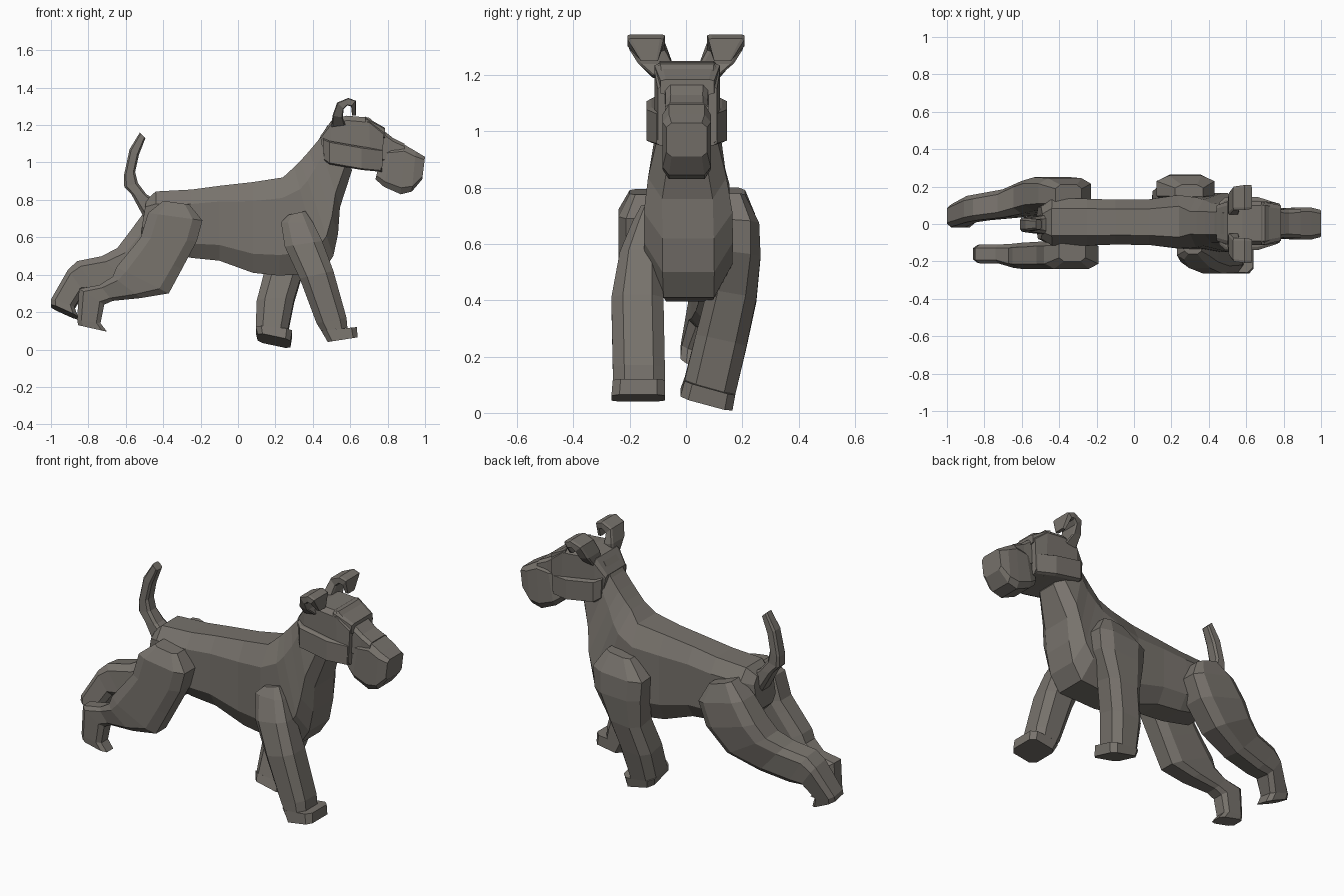
import bpy, bmesh

coat = bpy.data.materials.new("grey coat")
coat.diffuse_color = (0.188, 0.172, 0.152, 1)


def loft(name, rings, chamfer=0.25, tilt=(0.0, 0.0)):
    """Skin of chamfered rectangles; ring = (ax, az, bx, bz, y0, y1)."""
    bm = bmesh.new()
    c = chamfer
    shape = [(c, 0), (1 - c, 0), (1, c), (1, 1 - c), (1 - c, 1), (c, 1), (0, 1 - c), (0, c)]
    loops = []
    for k, (ax, az, bx, bz, y0, y1) in enumerate(rings):
        t = k / (len(rings) - 1)
        lift = tilt[0] + (tilt[1] - tilt[0]) * t      # sideways roll of the ring
        loops.append([bm.verts.new((ax + (bx - ax) * u, y0 + (y1 - y0) * v,
                                    az + (bz - az) * u + lift * (1 - v)))
                      for u, v in shape])
    for p, q in zip(loops, loops[1:]):
        for i in range(8):
            j = (i + 1) % 8
            bm.faces.new((p[i], p[j], q[j], q[i]))
    bm.faces.new(loops[0])
    bm.faces.new(loops[-1])
    bmesh.ops.recalc_face_normals(bm, faces=bm.faces)
    me = bpy.data.meshes.new(name)
    bm.to_mesh(me)
    bm.free()
    me.materials.append(coat)
    ob = bpy.data.objects.new(name, me)
    bpy.context.collection.objects.link(ob)
    return ob


def mirrored(rings):
    return [(a, b, c, d, -y1, -y0) for a, b, c, d, y0, y1 in rings]


# Torso and neck: top point, bottom point, width
body = loft("body", [
    (-0.49, 0.80, -0.52, 0.62, -0.08, 0.09),
    (-0.44, 0.845, -0.43, 0.53, -0.115, 0.135),
    (-0.25, 0.855, -0.25, 0.49, -0.115, 0.135),
    (-0.10, 0.875, -0.10, 0.475, -0.11, 0.13),
    (0.08, 0.895, 0.08, 0.41, -0.112, 0.132),
    (0.24, 0.92, 0.22, 0.395, -0.13, 0.155),
    (0.30, 0.975, 0.45, 0.41, -0.145, 0.165),
    (0.335, 1.01, 0.51, 0.50, -0.15, 0.167),
    (0.38, 1.06, 0.535, 0.62, -0.15, 0.165),
    (0.43, 1.12, 0.545, 0.76, -0.15, 0.16),
    (0.48, 1.20, 0.61, 0.96, -0.14, 0.15)], 0.21)
# Narrow the neck with height
for v in body.data.vertices:
    if v.co.x > 0.27:
        v.co.y *= 1 - min(0.33, max(0, v.co.z - 0.78) * 1.8)

# Head: skull, cheek band, muzzle, brow
loft("skull", [
    (0.44, 1.14, 0.46, 1.02, -0.09, 0.10),
    (0.50, 1.225, 0.49, 1.00, -0.11, 0.12),
    (0.58, 1.25, 0.60, 0.97, -0.112, 0.12),
    (0.70, 1.24, 0.71, 0.955, -0.112, 0.12),
    (0.78, 1.17, 0.77, 0.95, -0.10, 0.11)], 0.09)
loft("cheek_fur", [
    (0.455, 1.13, 0.46, 1.01, -0.11, 0.115),
    (0.49, 1.115, 0.49, 0.99, -0.14, 0.145),
    (0.66, 1.085, 0.66, 0.96, -0.14, 0.145),
    (0.77, 1.07, 0.765, 0.95, -0.105, 0.11)], 0.06)
loft("nose_bridge", [
    (0.76, 1.185, 0.76, 1.00, -0.075, 0.08),
    (0.83, 1.13, 0.83, 0.98, -0.072, 0.077),
    (0.89, 1.10, 0.89, 0.98, -0.075, 0.08)], 0.12)
loft("muzzle", [
    (0.775, 1.07, 0.735, 0.91, -0.065, 0.07),
    (0.82, 1.08, 0.78, 0.87, -0.08, 0.085),
    (0.89, 1.095, 0.87, 0.83, -0.083, 0.088),
    (0.95, 1.06, 0.93, 0.845, -0.083, 0.088),
    (1.00, 1.03, 0.985, 0.91, -0.07, 0.075)], 0.13)
loft("brow", [
    (0.68, 1.245, 0.69, 1.14, -0.112, 0.12),
    (0.785, 1.185, 0.785, 1.13, -0.09, 0.10)], 0.1)

# Folded ears
ear = [
    (0.50, 1.19, 0.575, 1.20, 0.05, 0.12),
    (0.505, 1.25, 0.56, 1.24, 0.05, 0.17),
    (0.53, 1.32, 0.565, 1.285, 0.075, 0.20),
    (0.59, 1.345, 0.585, 1.305, 0.075, 0.208),
    (0.63, 1.33, 0.605, 1.30, 0.08, 0.208),
    (0.63, 1.25, 0.61, 1.25, 0.10, 0.16)]
loft("left_ear", ear, 0.1)
loft("right_ear", mirrored(ear), 0.1)

# Tail
loft("tail", [
    (-0.44, 0.80, -0.50, 0.70, -0.055, 0.05),
    (-0.49, 0.83, -0.57, 0.83, -0.048, 0.042),
    (-0.535, 0.89, -0.608, 0.87, -0.042, 0.035),
    (-0.55, 0.95, -0.61, 0.93, -0.04, 0.035),
    (-0.53, 1.04, -0.58, 1.07, -0.038, 0.03),
    (-0.495, 1.13, -0.525, 1.16, -0.03, 0.025)], 0.17)

# Front legs: front point, rear point, width
loft("right_front_leg", [
    (0.36, 0.74, 0.27, 0.72, -0.16, -0.09),
    (0.40, 0.68, 0.23, 0.68, -0.19, -0.09),
    (0.45, 0.58, 0.25, 0.55, -0.235, -0.09),
    (0.51, 0.42, 0.33, 0.38, -0.265, -0.08),
    (0.58, 0.17, 0.42, 0.14, -0.26, -0.075),
    (0.585, 0.115, 0.445, 0.10, -0.26, -0.075)], 0.22)
loft("right_front_paw", [
    (0.635, 0.12, 0.445, 0.10, -0.26, -0.075),
    (0.64, 0.065, 0.48, 0.04, -0.265, -0.075)], 0.15)
loft("left_front_leg", [
    (0.37, 0.78, 0.22, 0.76, 0.13, 0.21),
    (0.43, 0.68, 0.12, 0.66, 0.12, 0.26),
    (0.42, 0.56, 0.13, 0.55, 0.105, 0.265),
    (0.35, 0.41, 0.14, 0.39, 0.075, 0.25),
    (0.30, 0.24, 0.10, 0.23, 0.035, 0.215),
    (0.265, 0.06, 0.095, 0.08, -0.005, 0.175)], 0.22, (0, 0.05))
loft("left_front_paw", [
    (0.29, 0.06, 0.095, 0.08, -0.005, 0.175),
    (0.28, 0.003, 0.105, 0.04, -0.02, 0.165)], 0.15, (0.05, 0.05))

# Hind legs
loft("right_hind_leg", [
    (-0.26, 0.775, -0.40, 0.795, -0.20, -0.09),
    (-0.19, 0.69, -0.48, 0.73, -0.24, -0.09),
    (-0.22, 0.58, -0.52, 0.60, -0.24, -0.09),
    (-0.30, 0.43, -0.56, 0.55, -0.24, -0.095),
    (-0.37, 0.30, -0.65, 0.44, -0.24, -0.10),
    (-0.52, 0.275, -0.67, 0.39, -0.235, -0.105),
    (-0.67, 0.26, -0.74, 0.345, -0.21, -0.11),
    (-0.715, 0.24, -0.85, 0.325, -0.21, -0.11),
    (-0.735, 0.14, -0.86, 0.16, -0.207, -0.112),
    (-0.70, 0.095, -0.855, 0.13, -0.205, -0.115)], 0.18)
loft("left_hind_leg", [
    (-0.28, 0.755, -0.42, 0.80, 0.09, 0.21),
    (-0.23, 0.65, -0.51, 0.72, 0.08, 0.245),
    (-0.28, 0.52, -0.59, 0.61, 0.07, 0.25),
    (-0.40, 0.39, -0.645, 0.535, 0.055, 0.23),
    (-0.58, 0.32, -0.73, 0.488, 0.035, 0.185),
    (-0.75, 0.29, -0.86, 0.46, 0.02, 0.16),
    (-0.825, 0.29, -0.91, 0.41, 0.01, 0.15),
    (-0.875, 0.21, -1.00, 0.25, -0.015, 0.105),
    (-0.855, 0.155, -1.00, 0.22, -0.02, 0.095)], 0.18, (0, 0.025))
